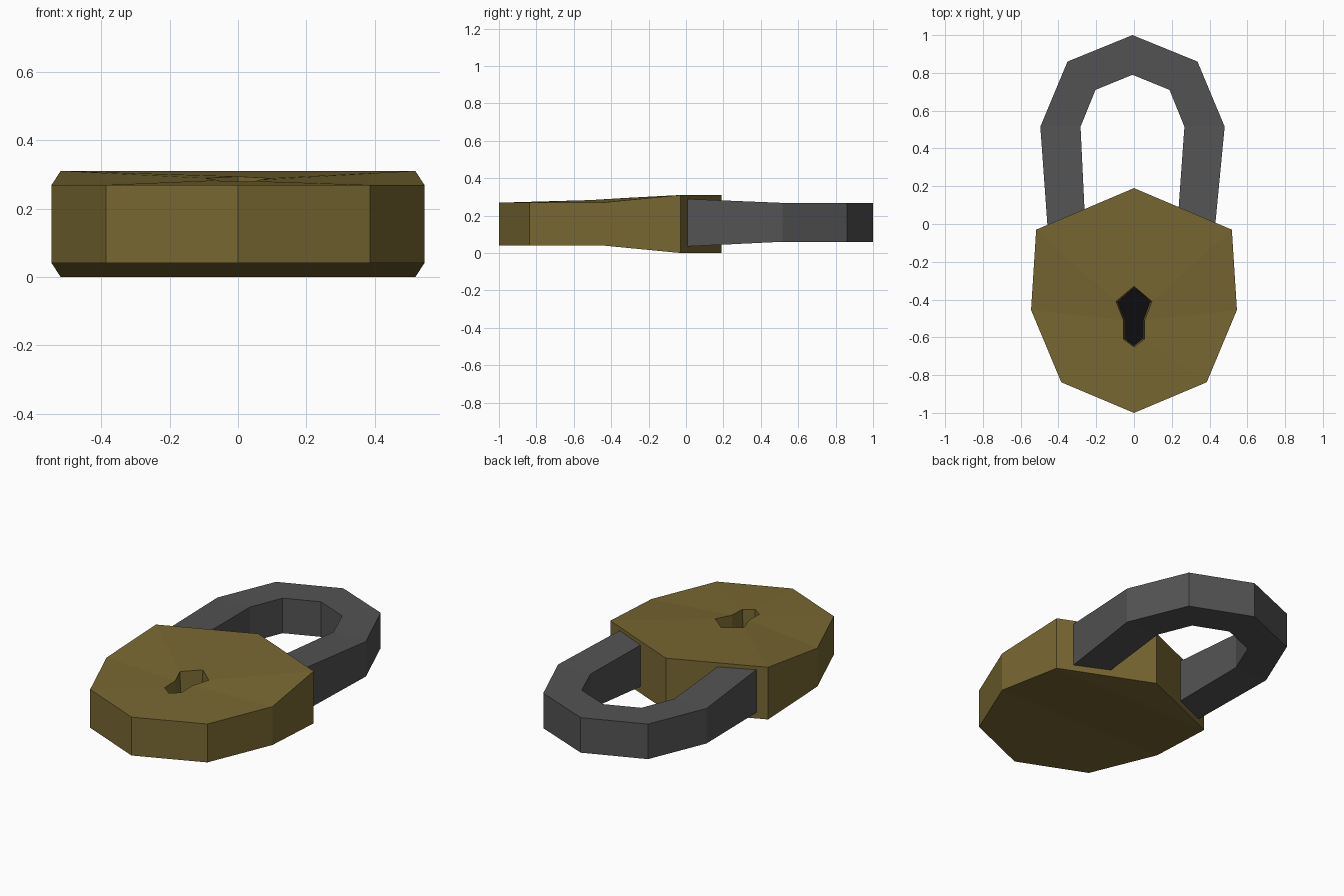
import bpy, bmesh

if "Cube" in bpy.data.objects:
    bpy.data.objects.remove(bpy.data.objects["Cube"])


def material(name, rgb):
    m = bpy.data.materials.new(name)
    m.diffuse_color = (*rgb, 1)
    m.use_nodes = True
    m.node_tree.nodes["Principled BSDF"].inputs["Base Color"].default_value = m.diffuse_color
    return m


brass = material("aged brass", (0.19, 0.138, 0.032))
steel = material("dark steel", (0.086, 0.086, 0.087))
black = material("keyhole black", (0.004, 0.004, 0.005))


def finish(bm, name, mats):
    bmesh.ops.recalc_face_normals(bm, faces=bm.faces)
    me = bpy.data.meshes.new(name)
    bm.to_mesh(me)
    bm.free()
    for m in mats:
        me.materials.append(m)
    ob = bpy.data.objects.new(name, me)
    bpy.context.collection.objects.link(ob)
    return ob


def mirror_ring(half):
    # closed outline from a right half that begins and ends on x = 0
    return half + [(-p[0], *p[1:]) for p in half[-2:0:-1]]


def ring(bm, pts):
    return [bm.verts.new(p) for p in pts]


def bridge(bm, a, b):
    n = len(a)
    for i in range(n):
        j = (i + 1) % n
        bm.faces.new((a[i], a[j], b[j], b[i]))


# Lock body: eight-sided outline, thinner towards the lower end (x, y, inset of thickness)
outline = [(0, 0.19, 0), (0.518, -0.03, 0), (0.545, -0.455, 0.041),
           (0.385, -0.838, 0.041), (0, -1.0, 0.041)]
# Keyhole outline lying on the top surface
keyhole = [(0, -0.33, 0.294), (0.095, -0.41, 0.289), (0.055, -0.51, 0.283),
           (0.055, -0.61, 0.28), (0, -0.65, 0.279)]
FLOOR = 0.13

bm = bmesh.new()
low = ring(bm, mirror_ring([(x, y, t) for x, y, t in outline]))
high = ring(bm, mirror_ring([(x, y, 0.31 - t) for x, y, t in outline]))
rim = ring(bm, mirror_ring(keyhole))
pit = ring(bm, mirror_ring([(x * 0.9, -0.49 + (y + 0.49) * 0.96, FLOOR)
                            for x, y, z in keyhole]))
bridge(bm, low, high)
bridge(bm, high, rim)
bridge(bm, rim, pit)
# underside: strips between mirrored points
bm.faces.new((low[0], low[1], low[7]))
bm.faces.new((low[1], low[2], low[6], low[7]))
bm.faces.new((low[2], low[3], low[5], low[6]))
bm.faces.new((low[3], low[4], low[5]))
floor = bm.faces.new(pit)
floor.material_index = 1
finish(bm, "lock_body", [brass, black])

# Shackle: rectangular section swept round a seven-point arch
# (outer x, outer y, inner x, inner y, bottom z, top z)
arch = [(0.443, -0.02, 0.243, -0.02, 0.034, 0.29),
        (0.488, 0.515, 0.275, 0.515, 0.06, 0.268),
        (0.344, 0.86, 0.196, 0.71, 0.06, 0.268)]
crown = (0, 1.0, 0, 0.79, 0.06, 0.268)
path = [(1, s) for s in arch] + [(1, crown)] + [(-1, s) for s in reversed(arch)]
SHIFT = -0.008

bm = bmesh.new()
sections = []
for side, (ox, oy, ix, iy, z0, z1) in path:
    off = SHIFT if oy > 0 else SHIFT * 1.8
    sections.append(ring(bm, [(side * ox + off, oy, z0), (side * ox + off, oy, z1),
                              (side * ix + off, iy, z1), (side * ix + off, iy, z0)]))
for a, b in zip(sections, sections[1:]):
    bridge(bm, a, b)
bm.faces.new(sections[0])
bm.faces.new(sections[-1])
finish(bm, "shackle", [steel])
